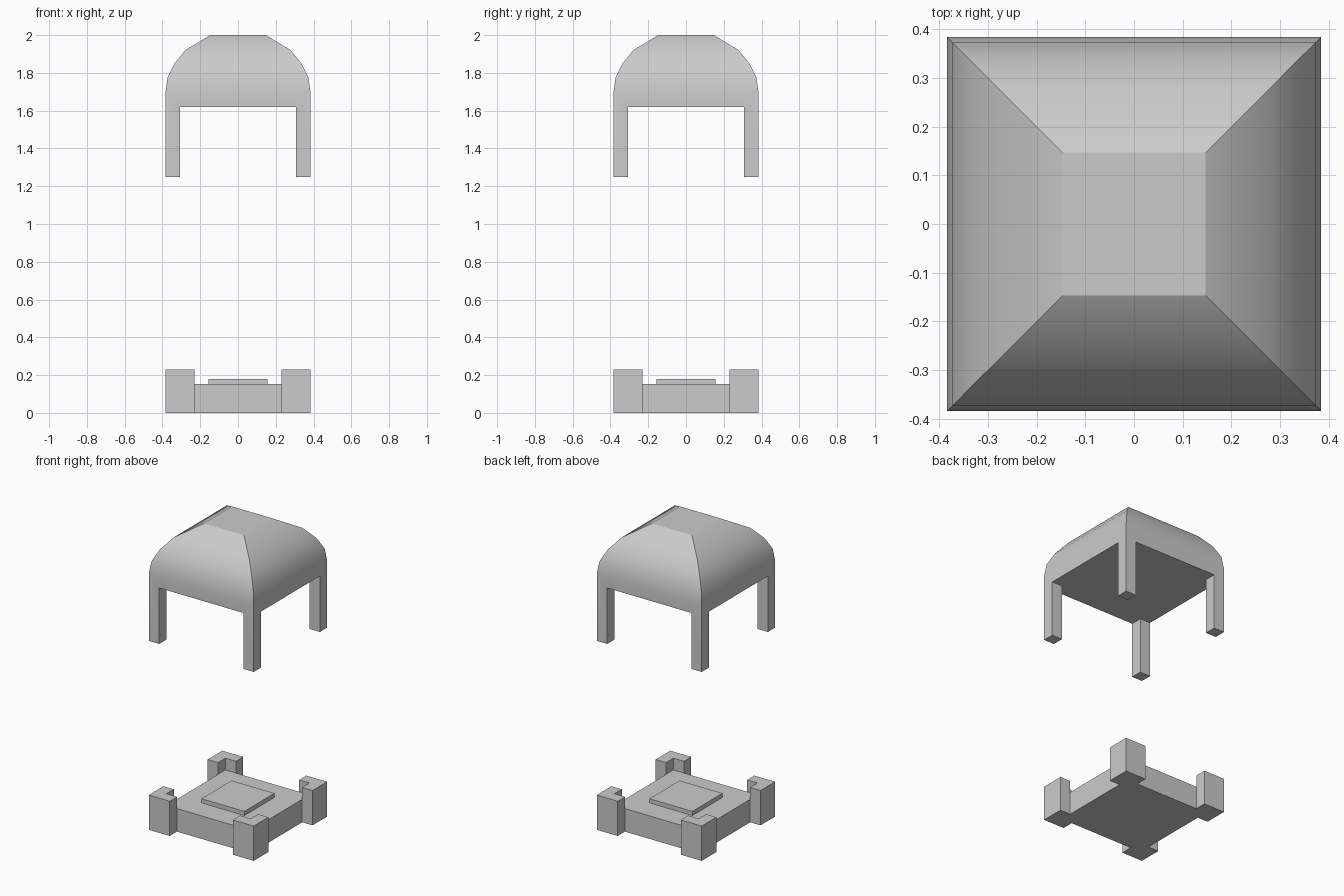
import bpy, bmesh
from math import radians

if "Cube" in bpy.data.objects:
    bpy.data.objects.remove(bpy.data.objects["Cube"])

W = 0.384      # outer half width
IN = 0.308     # inside of the legs, edge of the slab
POST = 0.231   # inner end of the corner posts


def add_object(name, bm):
    bmesh.ops.recalc_face_normals(bm, faces=bm.faces)
    mesh = bpy.data.meshes.new(name)
    bm.to_mesh(mesh)
    bm.free()
    obj = bpy.data.objects.new(name, mesh)
    bpy.context.collection.objects.link(obj)
    return obj


def loft(name, rings):
    """Skin a stack of equal-length point rings and cap both ends."""
    bm = bmesh.new()
    loops = [[bm.verts.new(p) for p in ring] for ring in rings]
    n = len(loops[0])
    for a, b in zip(loops, loops[1:]):
        for i in range(n):
            j = (i + 1) % n
            bm.faces.new((a[i], a[j], b[j], b[i]))
    bm.faces.new(loops[0])
    bm.faces.new(loops[-1])
    return add_object(name, bm)


def rect(hx, hy, z):
    return [(-hx, -hy, z), (hx, -hy, z), (hx, hy, z), (-hx, hy, z)]


def prism(name, outline, z0, z1):
    return loft(name, [[(x, y, z) for x, y in outline] for z in (z0, z1)])


def block(name, hx, hy, z0, z1):
    return loft(name, [rect(hx, hy, z0), rect(hx, hy, z1)])


# Base slab and small raised plate
block("base_slab", IN, IN, 0, 0.152)
block("raised_plate", 0.157, 0.157, 0.152, 0.18)

# L-shaped corner posts wrapped around the slab, mirrored to four corners
posts = prism("corner_posts", [(POST, W), (POST, IN), (IN, IN),
                               (IN, POST), (W, POST), (W, W)], 0, 0.23)
mirror = posts.modifiers.new("four_corners", 'MIRROR')
mirror.use_axis = (True, True, False)

# Domed canopy: square rings following the curved side profile
profile = [(W, 1.25), (W, 1.695), (0.373, 1.775), (0.337, 1.849),
           (0.277, 1.922), (0.147, 2.0)]
canopy = loft("canopy_with_legs", [rect(r, r, z) for r, z in profile])

# Openings cut both ways below the dome leave the four legs
bpy.context.view_layer.objects.active = canopy
canopy.select_set(True)
for hx, hy in ((IN, 1), (1, IN)):
    cutter = block("opening_cutter", hx, hy, 1.0, 1.62)
    cutter.hide_render = True
    cut = canopy.modifiers.new("opening", 'BOOLEAN')
    cut.operation = 'DIFFERENCE'
    cut.solver = 'EXACT'
    cut.object = cutter
    bpy.ops.object.modifier_apply(modifier=cut.name)
    bpy.data.objects.remove(cutter)

bpy.ops.object.shade_smooth_by_angle(angle=radians(28))
